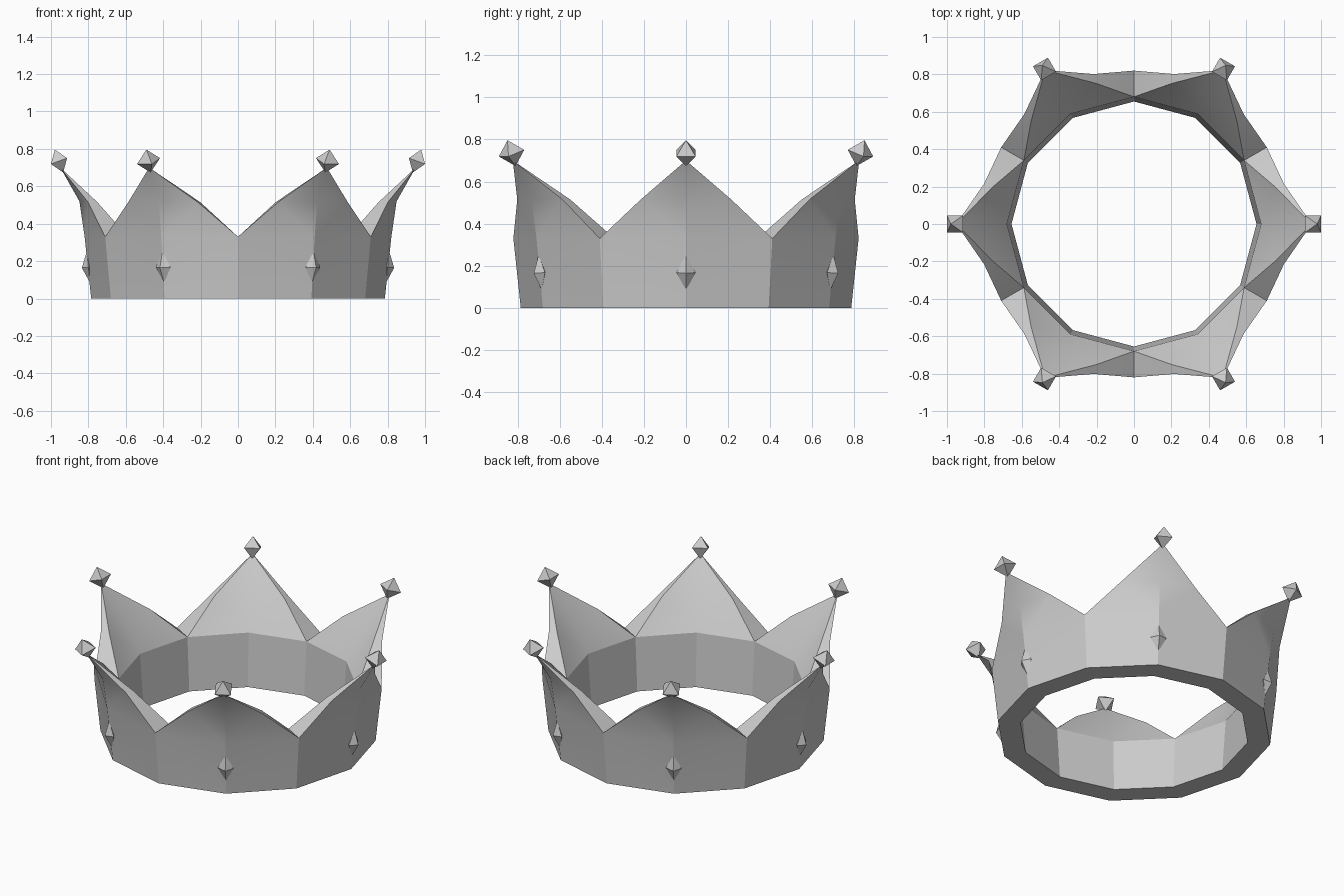
import bpy, bmesh
from math import sin, cos, radians
from mathutils import Matrix, Vector

if "Cube" in bpy.data.objects:
    bpy.data.objects.remove(bpy.data.objects["Cube"])


def finish(bm, name):
    bmesh.ops.remove_doubles(bm, verts=bm.verts, dist=1e-4)
    bmesh.ops.recalc_face_normals(bm, faces=bm.faces)
    me = bpy.data.meshes.new(name)
    bm.to_mesh(me)
    bm.free()
    ob = bpy.data.objects.new(name, me)
    bpy.context.collection.objects.link(ob)
    return ob


# crown band with six flared teeth; each half tooth spans 30 degrees
bm = bmesh.new()
for i in range(6):
    for side in (-1, 1):
        def p(r, off, z):
            a = radians(60 * i + side * off)
            return bm.verts.new((r * cos(a), r * sin(a), z))

        tip = p(0.95, 0, 0.70)
        walls = []
        # base radius, band-top radius, mid-tooth centre radius, mid-tooth edge radius
        for r0, r1, rc, re in ((0.785, 0.82, 0.848, 0.83), (0.655, 0.68, 0.80, 0.778)):
            c0, v0 = p(r0, 0, 0), p(r0, 30, 0)
            c1, v1 = p(r1, 0, 0.33), p(r1, 30, 0.33)
            cm, em = p(rc, 0, 0.52), p(re, 15, 0.515)
            bm.faces.new((c0, v0, v1, c1))
            bm.faces.new((c1, v1, em, cm))
            bm.faces.new((cm, em, tip))
            walls.append((c0, v0, v1, em))
        (oc, ov, o1, om), (ic, iv, i1, im) = walls
        bm.faces.new((oc, ov, iv, ic))      # underside
        bm.faces.new((o1, om, im, i1))      # sloping rim
        bm.faces.new((om, tip, im))
crown = finish(bm, "crown_band")
bpy.context.view_layer.objects.active = crown
crown.select_set(True)
bpy.ops.object.shade_smooth_by_angle(angle=radians(24))


def gem(name, angle, radius, z, tilt, spin, size):
    """Octahedron set at an angle around the crown, leaning outward."""
    m = (Matrix.Rotation(radians(angle), 4, 'Z') @ Matrix.Translation((radius, 0, z))
         @ Matrix.Rotation(radians(tilt), 4, 'Y') @ Matrix.Diagonal(Vector((*size, 1)))
         @ Matrix.Rotation(radians(spin), 4, 'Z'))
    g = bmesh.new()
    ring = [g.verts.new(m @ Vector((cos(radians(90 * k)), sin(radians(90 * k)), 0))) for k in range(4)]
    for h in (1, -1):
        apex = g.verts.new(m @ Vector((0, 0, h)))
        for k in range(4):
            g.faces.new((ring[k], ring[(k + 1) % 4], apex))
    finish(g, name)


# tip gems and band gems
for i in range(6):
    gem(f"tip_gem_{i + 1}", 60 * i, 0.957, 0.735, 20, 45, (0.065, 0.065, 0.065))
    gem(f"band_gem_{i + 1}", 60 * i, 0.80, 0.168, 6, 0, (0.035, 0.046, 0.084))
